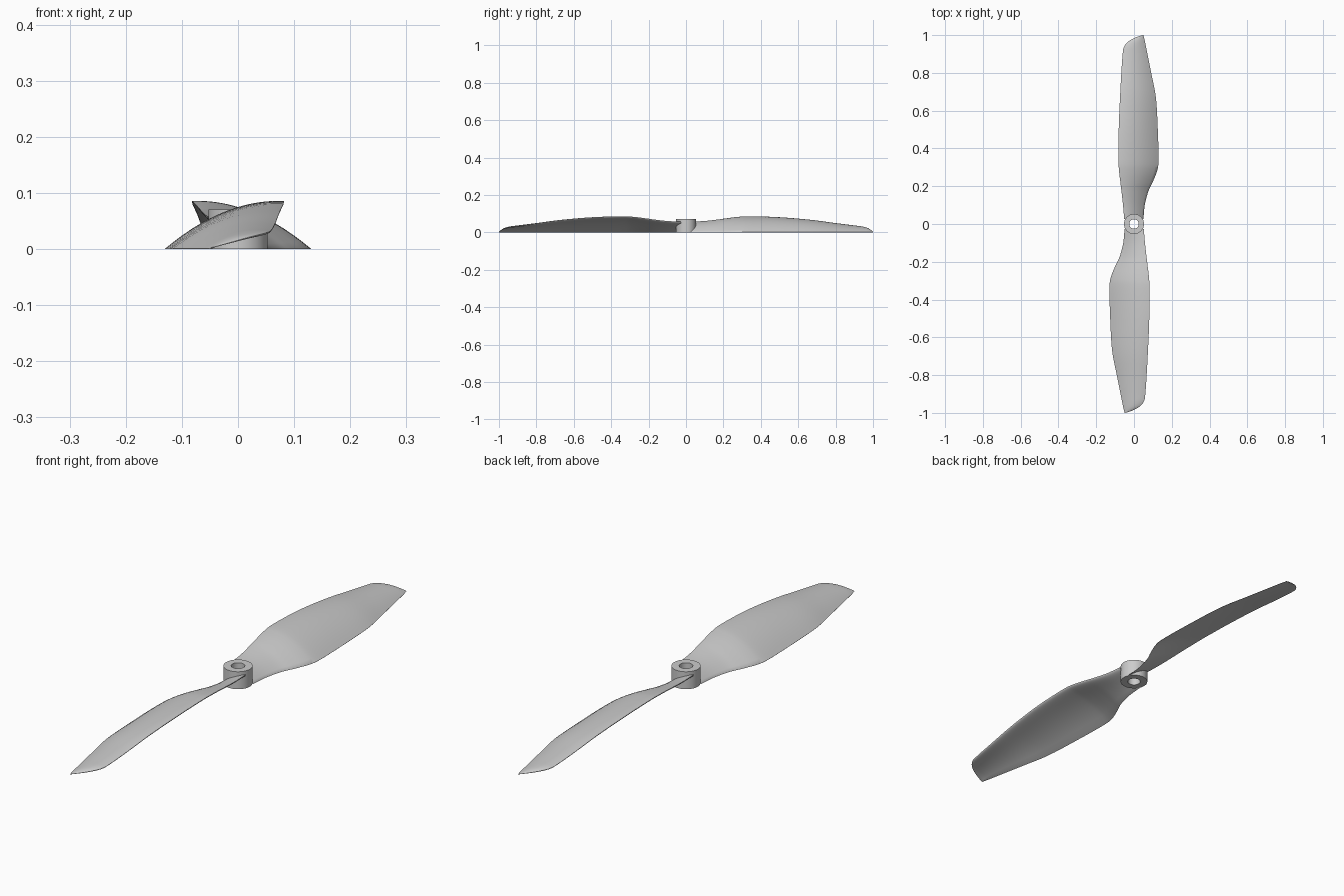
import bpy
import bmesh
import math
from mathutils import Vector

cube = bpy.data.objects.get("Cube")
if cube:
    bpy.data.objects.remove(cube, do_unlink=True)

grey = bpy.data.materials.new("light grey plastic")
grey.use_nodes = True
colour = (0.6, 0.6, 0.6, 1)
grey.diffuse_color = colour
grey.node_tree.nodes["Principled BSDF"].inputs["Base Color"].default_value = colour


def finish(bm, name, angle):
    """Turn a bmesh into a smooth shaded object with crisp edges."""
    bmesh.ops.recalc_face_normals(bm, faces=bm.faces)
    mesh = bpy.data.meshes.new(name)
    bm.to_mesh(mesh)
    bm.free()
    mesh.materials.append(grey)
    obj = bpy.data.objects.new(name, mesh)
    bpy.context.collection.objects.link(obj)
    bpy.ops.object.select_all(action="DESELECT")
    obj.select_set(True)
    bpy.context.view_layer.objects.active = obj
    bpy.ops.object.shade_smooth_by_angle(angle=math.radians(angle))
    return obj


def smooth_path(points, steps):
    """Catmull-Rom curve through the given stations."""
    pts = [Vector(p) for p in points]
    out = []
    for i in range(len(pts) - 1):
        a, b = pts[max(i - 1, 0)], pts[i]
        c, d = pts[i + 1], pts[min(i + 2, len(pts) - 1)]
        for k in range(steps):
            t = k / steps
            out.append(b + (c - a) * t / 2
                       + (a * 2 - b * 5 + c * 4 - d) * t * t / 2
                       + (b * 3 - a - c * 3 + d) * t ** 3 / 2)
    return out + [pts[-1]]


# Blade stations: distance along blade, low edge x, high edge x, high edge z
STATIONS = [
    (0.026, 0.05, -0.052, 0.057),
    (0.1, 0.057, -0.058, 0.06),
    (0.17, 0.075, -0.066, 0.068),
    (0.22, 0.098, -0.072, 0.075),
    (0.28, 0.122, -0.079, 0.082),
    (0.34, 0.13, -0.082, 0.085),
    (0.5, 0.126, -0.081, 0.08),
    (0.67, 0.116, -0.074, 0.065),
    (0.8, 0.091, -0.067, 0.047),
    (0.9, 0.071, -0.06, 0.034),
    (0.94, 0.063, -0.052, 0.029),
    (0.97, 0.057, -0.025, 0.022),
    (0.99, 0.052, 0.015, 0.011),
    (1.0, 0.05, 0.047, 0.002),
]
CHORD = 20


def section(y, low, high, top):
    """Closed cambered aerofoil, sharp at the low edge, round at the high one."""
    width = low - high
    camber = 0.11 * width
    thick = 0.075 * width + 0.006 * max(0, 1 - y / 0.3)
    upper, lower = [], []
    for i in range(CHORD + 1):
        t = math.sin(i / CHORD * math.pi / 2)
        s = 1 - t
        x = low - width * t
        z = top * t + camber * 4 * t * s
        depth = thick * 2.6 * math.sqrt(s) * t + 0.002 * s
        upper.append((x, y, z + 0.0005))
        lower.append((x, y, max(0, z - depth)))
    return upper + lower[-2::-1]


def blade(name, turn):
    bm = bmesh.new()
    rings = [[bm.verts.new((turn * x, turn * y, z)) for x, y, z in section(*s)]
             for s in smooth_path(STATIONS, 4)]
    for a, b in zip(rings, rings[1:]):
        for i in range(len(a)):
            j = (i + 1) % len(a)
            bm.faces.new((a[i], a[j], b[j], b[i]))
    bm.faces.new(rings[0])
    bm.faces.new(rings[-1])
    finish(bm, name, 50)


# Two blades, half a turn apart
blade("back_blade", 1)
blade("front_blade", -1)

# Hub ring with an open bore
OUTER, BORE, HEIGHT, SIDES = 0.053, 0.025, 0.07, 48
bm = bmesh.new()
profile = [(BORE, 0), (OUTER, 0), (OUTER, HEIGHT), (BORE, HEIGHT)]
loops = []
for k in range(SIDES):
    a = k * math.tau / SIDES
    loops.append([bm.verts.new((r * math.cos(a), r * math.sin(a), z)) for r, z in profile])
for k in range(SIDES):
    a, b = loops[k], loops[(k + 1) % SIDES]
    for i in range(4):
        j = (i + 1) % 4
        bm.faces.new((a[i], b[i], b[j], a[j]))
finish(bm, "hub", 30)
